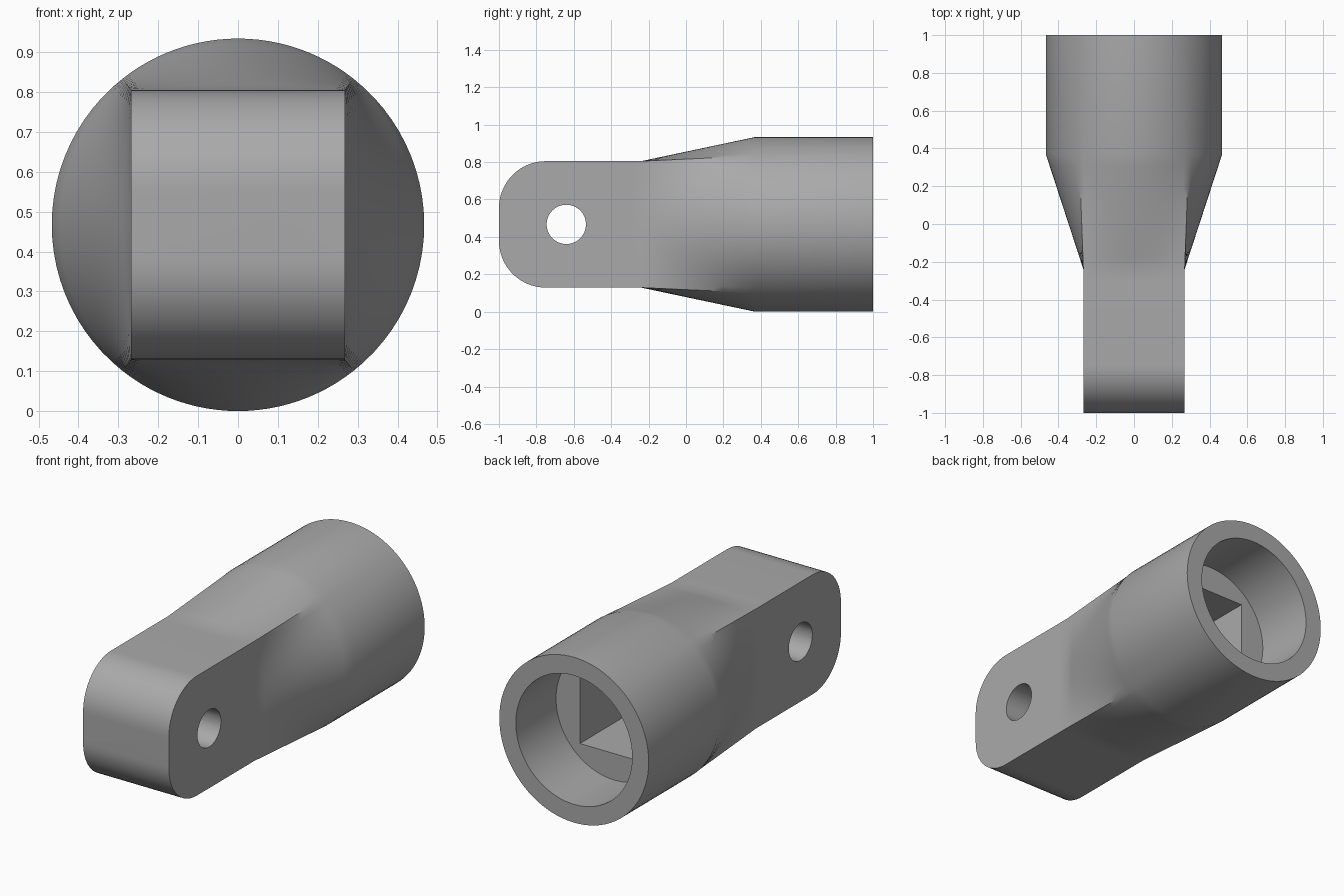
import bpy, bmesh, math

cube = bpy.data.objects.get("Cube")
if cube:
    bpy.data.objects.remove(cube, do_unlink=True)

R, BORE = 0.467, 0.364          # socket outer and inner radius
HX, HZ = 0.268, 0.338           # bar half width and half height
POCKET = 0.215                  # square pocket half size
ROUND = 0.25                    # bar end corner radius
SIDE_STEPS = 24

grey = bpy.data.materials.new("grey metal")
grey.use_nodes = True
grey.diffuse_color = (0.4, 0.4, 0.4, 1)
grey.node_tree.nodes["Principled BSDF"].inputs["Base Color"].default_value = (0.4, 0.4, 0.4, 1)

# Angles around the section, with a point exactly on every bar corner
c = math.atan2(HZ, HX)
corners = [-c, c, math.pi - c, math.pi + c, 2 * math.pi - c]
angles = [a + (b - a) * i / SIDE_STEPS
          for a, b in zip(corners, corners[1:]) for i in range(SIDE_STEPS)]


def rect(hx, hz):
    pts = []
    for a in angles:
        x, z = math.cos(a) / HX, math.sin(a) / HZ
        m = max(abs(x), abs(z))
        pts.append((hx * x / m, hz * z / m))
    return pts


def circle(r):
    return [(r * math.cos(a), r * math.sin(a)) for a in angles]


def blend(p, q, t):
    return [(a[0] + (b[0] - a[0]) * t, a[1] + (b[1] - a[1]) * t) for a, b in zip(p, q)]


# Rounded bar end
sections = []
for i in range(17):
    a = math.pi / 2 * i / 16
    sections.append((-1 + ROUND * (1 - math.cos(a)), rect(HX, HZ - ROUND * (1 - math.sin(a)))))
sections.append((-0.3, rect(HX, HZ)))

# Transition from the bar to the round socket
for i in range(11):
    t = i / 10
    sections.append((-0.24 + 0.61 * t, blend(rect(HX, HZ), circle(R), t)))

# Socket rim, bore, shoulder and square pocket
sections += [(1, circle(R)), (1, circle(BORE)), (0.64, circle(BORE)),
             (0.64, rect(POCKET, POCKET)), (-0.24, rect(POCKET, POCKET))]

bm = bmesh.new()
rings = [[bm.verts.new((x, y, z + R)) for x, z in pts] for y, pts in sections]
n = len(angles)
for r, s in zip(rings, rings[1:]):
    for i in range(n):
        j = (i + 1) % n
        bm.faces.new((r[i], r[j], s[j], s[i]))
bm.faces.new(rings[0])
bm.faces.new(rings[-1])
bmesh.ops.recalc_face_normals(bm, faces=bm.faces)
mesh = bpy.data.meshes.new("rod_end_socket")
bm.to_mesh(mesh)
bm.free()
body = bpy.data.objects.new("rod_end_socket", mesh)
bpy.context.collection.objects.link(body)
mesh.materials.append(grey)

# Cross pin hole
bpy.ops.mesh.primitive_cylinder_add(vertices=64, radius=0.105, depth=1,
                                    location=(0, -0.64, R), rotation=(0, math.pi / 2, 0))
cutter = bpy.context.object
cutter.name = "pin_hole_cutter"
cutter.hide_render = True
cutter.data.materials.append(grey)
mod = body.modifiers.new("pin_hole", 'BOOLEAN')
mod.operation, mod.solver, mod.object = 'DIFFERENCE', 'EXACT', cutter

bpy.ops.object.select_all(action='DESELECT')
body.select_set(True)
bpy.context.view_layer.objects.active = body
bpy.ops.object.modifier_apply(modifier=mod.name)
bpy.data.objects.remove(cutter, do_unlink=True)
bpy.ops.object.shade_smooth_by_angle(angle=math.radians(30))
